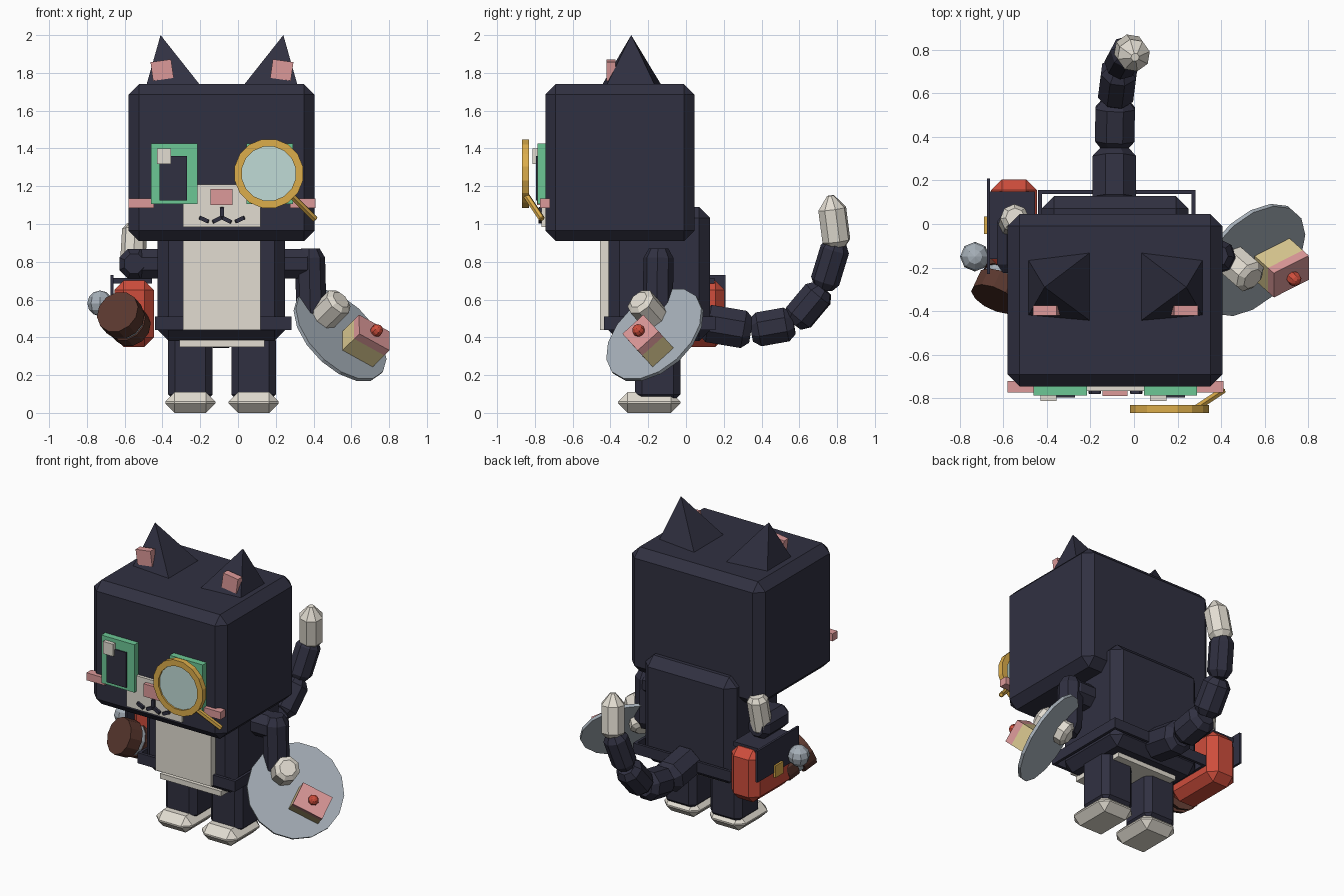
import bpy, bmesh, math
from mathutils import Vector, Matrix

if "Cube" in bpy.data.objects:
    bpy.data.objects.remove(bpy.data.objects["Cube"])

COLORS = {
    "navy": (.03, .03, .053), "cream": (.76, .72, .64), "pink": (.72, .32, .32),
    "green": (.15, .57, .30), "gold": (.72, .42, .07), "lens": (.53, .71, .67),
    "red": (.62, .075, .045), "grey": (.38, .43, .48), "tan": (.70, .58, .28),
    "brown": (.10, .038, .027)}
MATS = {}
for n, c in COLORS.items():
    MATS[n] = bpy.data.materials.new(n)
    MATS[n].diffuse_color = (*c, 1)

CX = -.085  # mirror plane of head and body


def finish(name, bm, mat, matrix=None):
    bmesh.ops.remove_doubles(bm, verts=bm.verts, dist=1e-5)
    bmesh.ops.recalc_face_normals(bm, faces=bm.faces)
    me = bpy.data.meshes.new(name)
    bm.to_mesh(me)
    bm.free()
    me.materials.append(MATS[mat])
    ob = bpy.data.objects.new(name, me)
    if matrix:
        ob.matrix_world = matrix
    bpy.context.collection.objects.link(ob)
    return ob


def box(name, x, y, z, mat, bevel=0, matrix=None):
    """Box from (min, max) pairs, with optional chamfer."""
    bm = bmesh.new()
    bmesh.ops.create_cube(bm, size=1)
    for v in bm.verts:
        v.co = [(a + b) / 2 + (b - a) * k for (a, b), k in zip((x, y, z), v.co)]
    if bevel:
        bmesh.ops.bevel(bm, geom=bm.edges[:], offset=bevel, segments=1,
                        affect='EDGES', profile=.5)
    return finish(name, bm, mat, matrix)


def lathe(name, p, axis, profile, mat, sides=8, hollow=False):
    """Faceted solid: (distance, radius) pairs turned about an axis from p."""
    bm = bmesh.new()
    rings = []
    for d, r in profile:
        rings.append([bm.verts.new((r * math.cos(a), r * math.sin(a), d)) for a in
                      ((i + .5) * math.tau / sides for i in range(sides))])
    pairs = list(zip(rings, rings[1:]))
    if hollow:
        pairs.append((rings[-1], rings[0]))
    else:
        bm.faces.new(rings[0])
        bm.faces.new(rings[-1])
    for a, b in pairs:
        for i in range(sides):
            j = (i + 1) % sides
            bm.faces.new((a[i], a[j], b[j], b[i]))
    q = Vector(axis).to_track_quat('Z', 'Y')
    return finish(name, bm, mat, Matrix.Translation(p) @ q.to_matrix().to_4x4())


def rod(name, p, q, r, mat, ch=.03, tip=None, sides=8):
    """Limb segment with chamfered ends."""
    p, q = Vector(p), Vector(q)
    n = (q - p).length
    t = ch if tip is None else tip
    lathe(name, p, q - p, [(0, r * .65), (ch, r), (n - t, r), (n, r * (.65 if tip is None else .25))],
          mat, sides)


def mx(x, s):
    """Pair of x limits on side s of the mirror plane."""
    return tuple(sorted((CX + s * x[0], CX + s * x[1])))


# Head and body
box("head", (-.58, .405), (-.745, .045), (.91, 1.74), "navy", .055)
box("body", (-.425, .25), (-.41, .128), (.38, 1.09), "navy", .058)
box("belly_patch", (-.29, .12), (-.455, -.40), (.44, .95), "cream")
box("under_patch", (-.31, .14), (-.38, .02), (.35, .385), "cream")

# Belt: four thin walls round the hips
for i, (x, y) in enumerate((((-.44, .282), (-.435, -.415)), ((-.44, .282), (.137, .155)),
                            ((-.44, -.422), (-.415, .137)), ((.264, .282), (-.415, .137)))):
    box(f"belt_{i}", x, y, (.44, .51), "navy")

for s, side in ((-1, "left"), (1, "right")):
    # Ears: leaning four-sided pyramids with a pink inner plate
    bm = bmesh.new()
    base = [bm.verts.new((CX + s * x, y, 1.735)) for x, y in
            ((.115, -.445), (.40, -.42), (.40, -.165), (.115, -.13))]
    apex = bm.verts.new((CX + s * .325, -.29, 2))
    bm.faces.new(base)
    for i in range(4):
        bm.faces.new((base[i], base[(i + 1) % 4], apex))
    finish(f"{side}_ear", bm, "navy")
    m = Matrix.Translation((CX + s * .317, -.403, 1.815)) @ Matrix.Rotation(s * .14, 4, 'Y')
    box(f"{side}_inner_ear", (-.055, .055), (-.017, .03), (-.05, .05), "pink", 0, m)

    # Eyes and cheeks
    box(f"{side}_eye", mx((.13, .375), s), (-.787, -.73), (1.105, 1.425), "green")
    o = 0 if s < 0 else .503
    box(f"{side}_pupil", (-.415 + o, -.27 + o), (-.795, -.78), (1.125, 1.36), "navy")
    box(f"{side}_eye_glint", (-.43 + o, -.355 + o), (-.812, -.78), (1.318, 1.40), "cream")
    box(f"{side}_cheek", mx((.36, .495), s), (-.772, -.72), (1.085, 1.135), "pink")

    # Legs and feet
    box(f"{side}_leg", mx((.05, .285), s), (-.27, -.03), (.06, .42), "navy", .037)
    box(f"{side}_foot", mx((.035, .30), s), (-.36, -.03), (0, .11), "cream", .05)

    # Shoulders
    rod(f"{side}_shoulder", (CX + s * .28, -.145, .79), (CX + s * .50, -.145, .79), .085, "navy", .05)

# Muzzle, nose and mouth
box("muzzle", (-.29, .12), (-.765, -.72), (.985, 1.21), "cream")
box("nose", (-.145, -.03), (-.79, -.75), (1.10, 1.185), "pink")
strokes = [((0, 1.09), (0, 1.035)), ((0, 1.035), (.05, 1.01)), ((.07, 1.012), (.12, 1.035))]
for i, ((x0, z0), (x1, z1)) in enumerate(strokes):
    for s in ((1,) if i == 0 else (-1, 1)):
        rod(f"mouth_{i}_{s}", (CX + s * x0, -.77, z0), (CX + s * x1, -.77, z1), .015, "navy", .005, sides=4)

# Magnifying glass before the right eye
c = Vector((.163, -.83, 1.267))
lathe("glass_rim", c, (0, -1, 0), [(0, .145), (0, .185), (.037, .185), (.037, .145)], "gold", 16, True)
lathe("glass_lens", c, (0, -1, 0), [(.01, .15), (.026, .15)], "lens", 16)
rod("glass_handle", (.285, -.845, 1.15), (.41, -.762, 1.025), .017, "gold", .004, sides=6)

# Right arm and paw
rod("right_arm", (.38, -.145, .87), (.39, -.15, .48), .08, "navy", .05)
U, W = Vector((.80, .41, -.44)).normalized(), Vector((0, .74, .67)).normalized()
N = U.cross(W).normalized()
rod("right_paw", Vector((.54, -.25, .595)) - N * .23, Vector((.545, -.252, .6)), .08, "cream", .02)

# Tray with a slice of cake, tilted along N
tray = Vector((.54, -.165, .413))
lathe("tray", tray - N * .01, N, [(0, .30), (.02, .30)], "grey", 16)
M = Matrix.Translation(tray + Vector((.086, .01, -.083))) @ Matrix((U, W, N)).transposed().to_4x4()
box("cake", (-.10, .10), (-.075, .075), (.0, .115), "tan", 0, M)
box("icing", (-.10, .10), (-.075, .075), (.115, .16), "pink", 0, M)
bm = bmesh.new()
bmesh.ops.create_uvsphere(bm, u_segments=8, v_segments=6, radius=.034)
finish("cherry", bm, "red", M @ Matrix.Translation((0, 0, .18)))

# Left arm reaching back with a raised paw
rod("left_arm", (-.55, -.225, .79), (-.55, .05, .79), .085, "navy", .04)
rod("left_paw", (-.56, -.01, .75), (-.545, .03, 1.0), .067, "cream", .03)

# Shoulder bag with cover, flap and buckle
box("bag", (-.655, -.445), (-.21, .205), (.35, .70), "red", .05)
box("bag_cover", (-.66, -.455), (-.16, .15), (.685, .715), "navy")
box("bag_flap", (-.675, -.66), (-.23, .208), (.52, .73), "navy")
box("bag_buckle", (-.688, -.67), (-.045, .035), (.49, .57), "gold")

# Small wooden barrel with a grey band, and a round knob beside it
A = Vector((-.38, -.82, .43)).normalized()
face = Vector((-.638, -.345, .535))
for name, d, h, r, mat in (("barrel_front", .09, .09, .118, "brown"),
                           ("barrel_band", .125, .035, .10, "grey"),
                           ("barrel_back", .20, .075, .108, "brown")):
    lathe(name, face - A * d, A, [(0, r), (h, r)], mat, 12)
bm = bmesh.new()
bmesh.ops.create_uvsphere(bm, u_segments=8, v_segments=6, radius=.068)
finish("knob", bm, "grey", Matrix.Translation((-.73, -.15, .58)))

# Tail: jointed segments curling up to a pale tip
path = [(-.09, .08, .48), (-.09, .345, .435), (-.085, .57, .475), (-.065, .725, .66), (-.025, .80, .905)]
for i, r in enumerate((.108, .098, .088, .078)):
    rod(f"tail_{i}", path[i], path[i + 1], r, "navy", .04)
rod("tail_tip", (-.02, .80, .88), (.005, .765, 1.15), .076, "cream", .03, tip=.07)

for m in bpy.data.materials:
    if m.users and not m.is_grease_pencil:
        m.use_nodes = True
        m.node_tree.nodes["Principled BSDF"].inputs["Base Color"].default_value = m.diffuse_color
